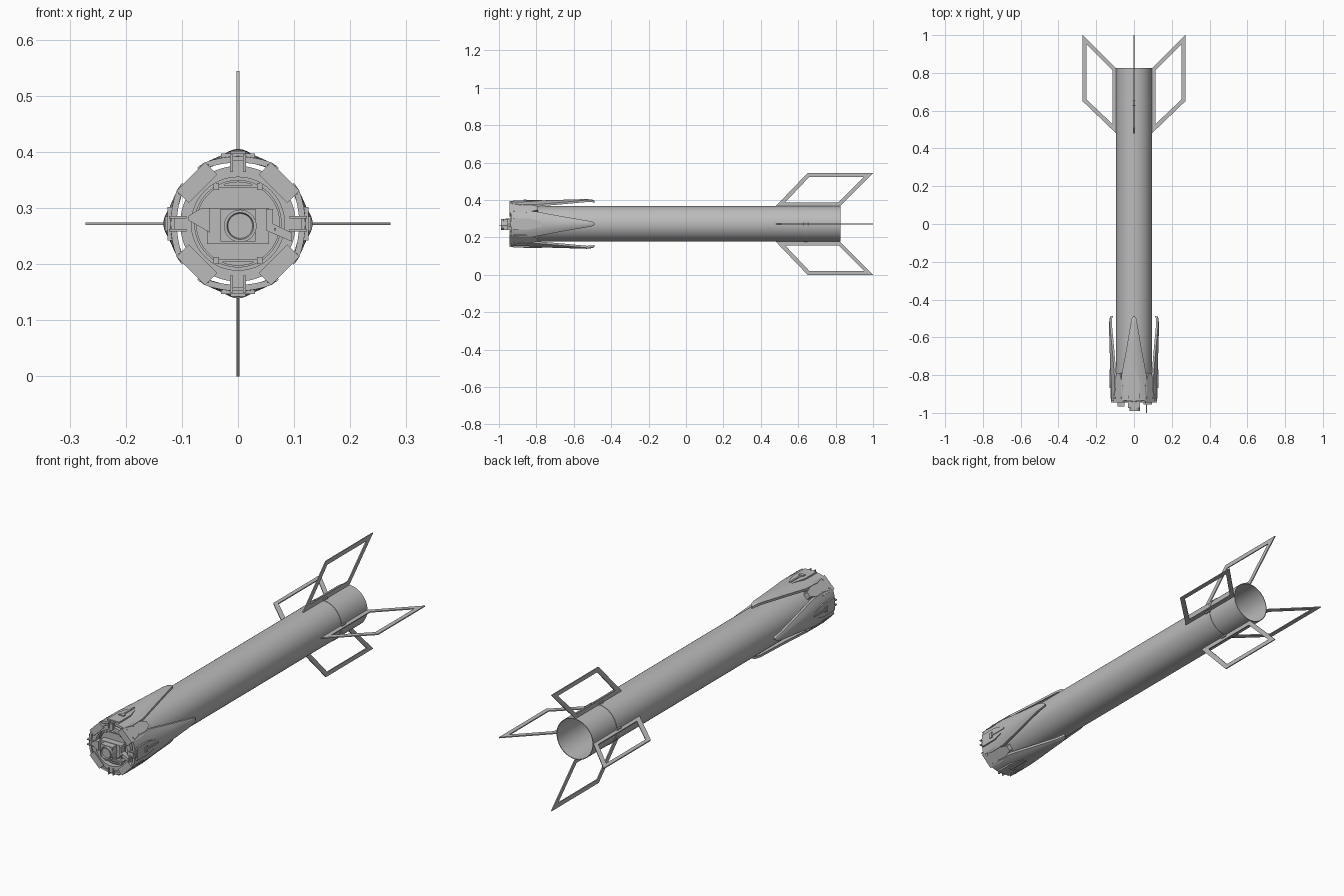
import bpy, bmesh, math
from mathutils import Matrix, Vector

if "Cube" in bpy.data.objects:
    bpy.data.objects.remove(bpy.data.objects["Cube"])

AXIS_Z = 0.272
R = 0.095
grey = bpy.data.materials.new("light_grey")
grey.use_nodes = True
grey.diffuse_color = (0.5, 0.5, 0.5, 1)
grey.node_tree.nodes["Principled BSDF"].inputs["Base Color"].default_value = (0.5, 0.5, 0.5, 1)


def finish(name, bm, turn=0, smooth=False):
    """Turn the part about the body axis, lift it to axis height and make an object."""
    bmesh.ops.recalc_face_normals(bm, faces=bm.faces)
    bm.transform(Matrix.Translation((0, 0, AXIS_Z)) @ Matrix.Rotation(math.radians(turn), 4, 'Y'))
    mesh = bpy.data.meshes.new(name)
    bm.to_mesh(mesh)
    bm.free()
    mesh.materials.append(grey)
    obj = bpy.data.objects.new(name, mesh)
    bpy.context.collection.objects.link(obj)
    if smooth:
        bpy.context.view_layer.objects.active = obj
        bpy.ops.object.select_all(action='DESELECT')
        obj.select_set(True)
        bpy.ops.object.shade_smooth_by_angle(angle=math.radians(35))
    return obj


def box(name, x, y, z, turn=0):
    bm = bmesh.new()
    bmesh.ops.create_cube(bm, size=1)
    for v in bm.verts:
        for i, (a, b) in enumerate((x, y, z)):
            v.co[i] = a if v.co[i] < 0 else b
    return finish(name, bm, turn)


def lathe(name, profile, centre=(0, 0), segments=64, closed=True):
    """Spin (radius, y) points about the y axis."""
    bm = bmesh.new()
    verts = [bm.verts.new((r, y, 0)) for r, y in profile]
    pairs = list(zip(verts, verts[1:])) + ([(verts[-1], verts[0])] if closed else [])
    edges = [bm.edges.new(p) for p in pairs]
    bmesh.ops.spin(bm, geom=verts + edges, axis=(0, 1, 0), cent=(0, 0, 0),
                   angle=math.tau, steps=segments, use_duplicate=False)
    bmesh.ops.remove_doubles(bm, verts=bm.verts, dist=1e-5)
    bmesh.ops.translate(bm, verts=bm.verts, vec=(centre[0], 0, centre[1]))
    return finish(name, bm, smooth=True)


def prism(name, outline, axis, low, high, turn=0):
    """Extrude an outline along x, y or z; outline uses the other two axes in order."""
    bm = bmesh.new()
    def point(p, d):
        c = list(p)
        c.insert(axis, d)
        return bm.verts.new(c)
    a = [point(p, low) for p in outline]
    b = [point(p, high) for p in outline]
    bm.faces.new(a)
    bm.faces.new(b)
    for i in range(len(a)):
        j = (i + 1) % len(a)
        bm.faces.new((a[i], a[j], b[j], b[i]))
    return finish(name, bm, turn)


def fin(name, turn):
    """Open parallelogram frame standing on the tube."""
    outer = [(0.48, R), (0.65, 0.272), (1.0, 0.272), (0.823, R)]
    inner = [(0.53, 0.115), (0.66, 0.252), (0.952, 0.252), (0.815, 0.115)]
    bm = bmesh.new()
    rings = [[bm.verts.new((x, *p)) for p in ring]
             for x in (-0.0025, 0.0025) for ring in (outer, inner)]
    o1, i1, o2, i2 = rings
    for k in range(4):
        n = (k + 1) % 4
        for a, b in ((o1, i1), (o2, i2), (o1, o2), (i1, i2)):
            bm.faces.new((a[k], a[n], b[n], b[k]))
    finish(name, bm, turn)


def petal(name, turn):
    """Curved, tapering shield that lifts away from the tube towards the back."""
    rows = [(-0.935, 0.060, 0.120, 0.109), (-0.88, 0.068, 0.122, 0.103),
            (-0.80, 0.066, 0.125, 0.104), (-0.66, 0.040, 0.129, 0.116),
            (-0.53, 0.018, 0.133, 0.128), (-0.50, 0.012, 0.129, 0.127),
            (-0.488, 0.004, 0.123, 0.122)]
    bm = bmesh.new()
    n = 8
    grid = []
    for y, half, mid, edge in rows:
        ts = [2 * i / n - 1 for i in range(n + 1)]
        grid.append([bm.verts.new((t * half, y, mid + (edge - mid) * t * t)) for t in ts])
    for a, b in zip(grid, grid[1:]):
        for i in range(n):
            bm.faces.new((a[i], a[i + 1], b[i + 1], b[i]))
    # thickness towards the axis
    extr = bmesh.ops.extrude_face_region(bm, geom=bm.faces[:], use_keep_orig=True)
    lower = [v for v in extr["geom"] if isinstance(v, bmesh.types.BMVert)]
    bmesh.ops.translate(bm, verts=lower, vec=Vector((0, 0, -0.011)))
    finish(name, bm, turn, smooth=True)


# Hollow body with a strap near the fins
lathe("body_tube", [(R, -0.93), (R, 0.825), (R - 0.003, 0.825), (R - 0.003, -0.93)])
lathe("rear_strap", [(R - 0.001, 0.63), (R + 0.002, 0.63), (R + 0.002, 0.65), (R - 0.001, 0.65)])

# Nose ring and recessed bulkhead
lathe("nose_ring", [(0.083, -0.94), (0.103, -0.94), (0.103, -0.90), (0.083, -0.90)])
lathe("bulkhead", [(0, -0.915), (0.083, -0.915), (0.086, -0.90), (0, -0.90)], closed=False)
lathe("bulkhead_rim", [(0.074, -0.925), (0.078, -0.925), (0.078, -0.91), (0.074, -0.91)])

sides = {"top": 0, "left": 90, "bottom": 180, "right": 270}
for side, turn in sides.items():
    fin(side + "_fin", turn)
    petal(side + "_petal", turn)
    box(side + "_strap_clip", (-0.008, 0.008), (0.625, 0.655), (R - 0.003, R + 0.008), turn)

    # Hinge under the front of the petal
    for s in (-1, 1):
        x = sorted((s * 0.009, s * 0.014))
        box(side + "_hinge_cheek", x, (-0.945, -0.86), (0.092, 0.123), turn)
        x = sorted((s * 0.052, s * 0.062))
        box(side + "_petal_stay", x, (-0.938, -0.80), (0.072, 0.106), turn)
    box(side + "_hinge_block", (-0.010, 0.010), (-0.94, -0.87), (0.092, 0.114), turn)

    # Raised access cover, latch and bolts on the petal
    prism(side + "_access_cover",
          [(-0.030, -0.925), (0.030, -0.925), (0.030, -0.84), (0.012, -0.77),
           (-0.012, -0.77), (-0.030, -0.84)], 2, 0.118, 0.1255, turn)
    box(side + "_latch", (-0.013, 0.013), (-0.868, -0.852), (0.12, 0.130), turn)
    box(side + "_latch_bar", (-0.004, 0.004), (-0.86, -0.77), (0.12, 0.129), turn)

    # Flat block filling the diagonal between neighbouring petals
    prism(side + "_corner_block",
          [(-0.036, -0.945), (0.036, -0.945), (0.036, -0.86), (0.012, -0.79),
           (-0.012, -0.79), (-0.036, -0.86)], 2, 0.088, 0.119, turn + 45)
    for x in (-0.022, 0.022):
        for y in (-0.92, -0.875):
            box(side + "_corner_bolt", (x - 0.003, x + 0.003), (y - 0.003, y + 0.003),
                (0.118, 0.1215), turn + 45)

# Seeker head with lens barrel, side arms and trim bars
box("seeker_block", (-0.055, 0.055), (-0.945, -0.91), (-0.036, 0.028))
box("seeker_housing", (-0.031, 0.031), (-0.975, -0.94), (-0.032, 0.026))
lathe("lens_barrel", [(0, -0.983), (0.022, -0.983), (0.024, -0.99), (0.029, -0.99),
                      (0.029, -0.93), (0, -0.93)], centre=(0.004, -0.004), segments=40, closed=False)
prism("right_arm", [(-0.088, 0.006), (-0.05, -0.016), (-0.05, 0.028), (-0.065, 0.028),
                    (-0.088, 0.014)], 1, -0.965, -0.94)
prism("left_arm", [(0.05, 0.026), (0.062, 0.026), (0.062, 0.0), (0.096, -0.016),
                   (0.096, -0.032), (0.05, -0.012)], 1, -0.955, -0.93)
box("front_pin", (0.064, 0.068), (-1.0, -0.93), (-0.012, -0.008))
for z in (-0.068, 0.064):
    box("trim_bar", (-0.04, 0.04), (-0.925, -0.91), (z, z + 0.005))
    for s in (-1, 1):
        box("trim_foot", sorted((s * 0.034, s * 0.044)), (-0.928, -0.91), (z - 0.004, z + 0.009))
